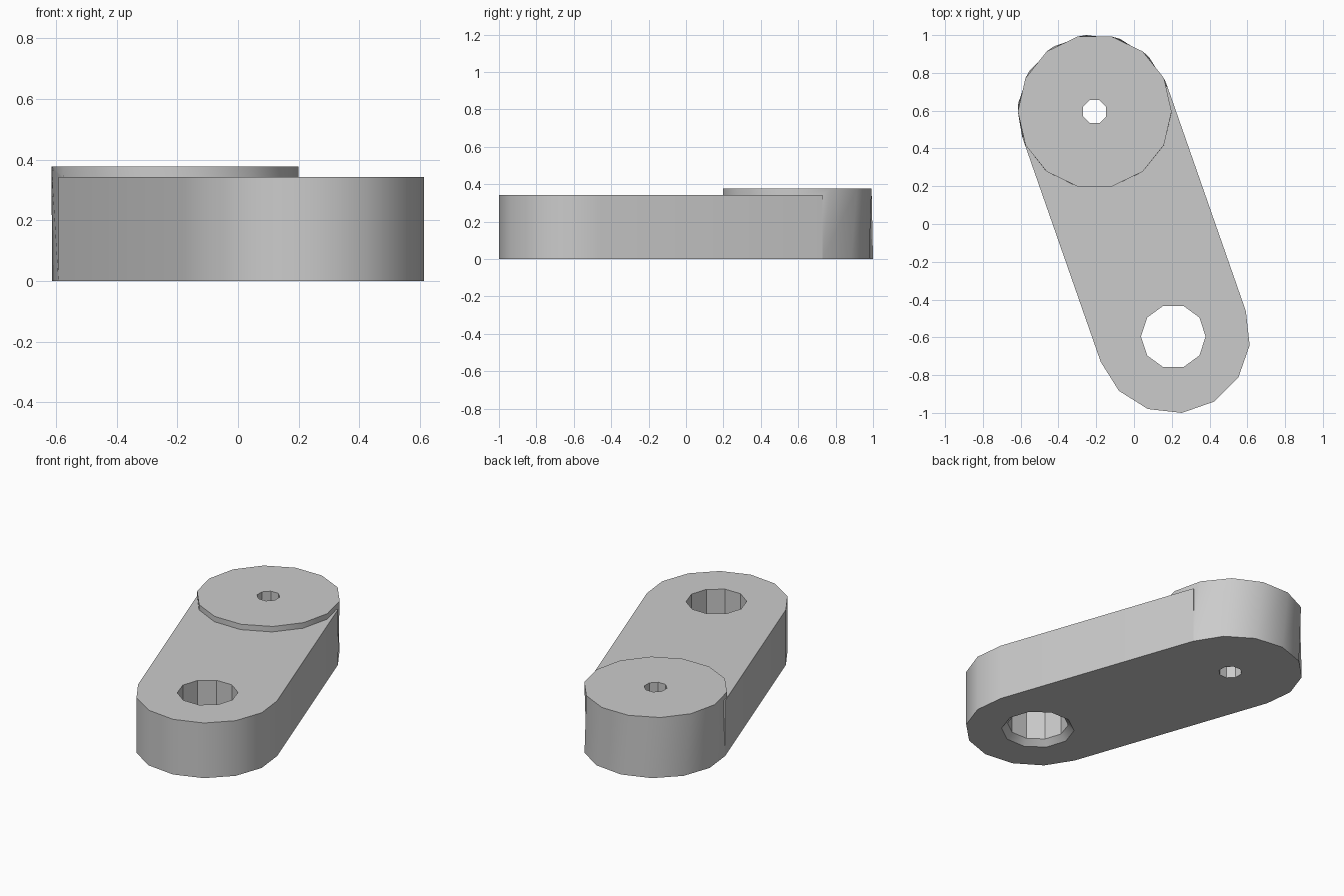
import bpy, bmesh, math

cube = bpy.data.objects.get("Cube")
if cube:
    bpy.data.objects.remove(cube, do_unlink=True)

CX, CY, R = 0.208, 0.5955, 0.407      # pivot offset and end radius
SLAB, BOSS = 0.343, 0.377             # slab and boss heights
SIDES = 14
STEP = 2 * math.pi / SIDES
TILT = math.atan2(CX, CY)             # angle across the arm
BACK, FRONT = (-CX, CY), (CX, -CY)

grey = bpy.data.materials.new("plain grey")
grey.use_nodes = True
grey.diffuse_color = (0.6, 0.6, 0.6, 1)
grey.node_tree.nodes["Principled BSDF"].inputs["Base Color"].default_value = (0.6, 0.6, 0.6, 1)


def ring(centre, radius, count, start=0.0, step=None):
    step = step or 2 * math.pi / count
    return [(centre[0] + radius * math.cos(start + i * step),
             centre[1] + radius * math.sin(start + i * step)) for i in range(count)]


def loft(name, levels):
    """Closed solid through a stack of (z, outline) levels."""
    bm = bmesh.new()
    rows = [[bm.verts.new((x, y, z)) for x, y in pts] for z, pts in levels]
    for low, high in zip(rows, rows[1:]):
        for i in range(len(low)):
            j = (i + 1) % len(low)
            bm.faces.new((low[i], low[j], high[j], high[i]))
    bm.faces.new(rows[0][::-1])
    bm.faces.new(rows[-1])
    bmesh.ops.connect_verts_nonplanar(bm, angle_limit=0.001, faces=bm.faces[:])
    bmesh.ops.recalc_face_normals(bm, faces=bm.faces[:])
    mesh = bpy.data.meshes.new(name)
    bm.to_mesh(mesh)
    bm.free()
    mesh.materials.append(grey)
    obj = bpy.data.objects.new(name, mesh)
    bpy.context.collection.objects.link(obj)
    return obj


def combine(target, other, operation):
    mod = target.modifiers.new(operation, 'BOOLEAN')
    mod.operation, mod.object, mod.solver = operation, other, 'EXACT'
    bpy.context.view_layer.objects.active = target
    bpy.ops.object.modifier_apply(modifier=mod.name)
    bpy.data.objects.remove(other, do_unlink=True)


# Arm: rounded front end, straight sides running back to the boss
half = ring(FRONT, R, SIDES // 2 + 1, TILT + math.pi, STEP)
ends = [(BACK[0] + s * R * math.cos(TILT), BACK[1] + s * R * math.sin(TILT)) for s in (1, -1)]
outline = half + ends
arm = loft("crank_arm", [(0, outline), (SLAB, outline)])

# Raised round boss, forming the back end of the arm
boss = loft("round_boss", [(0, ring(BACK, R, SIDES, TILT)),
                           (BOSS, ring(BACK, R, SIDES, TILT - TILT % STEP))
                           if TILT > STEP else (BOSS, ring(BACK, R, SIDES, STEP))])
combine(arm, boss, 'UNION')

# Small hole through the boss
small = ring(BACK, 0.066, 8, math.pi / 8)
combine(arm, loft("small_hole", [(-0.1, small), (0.5, small)]), 'DIFFERENCE')

# Large hole, countersunk underneath
wide, bore = ring(FRONT, 0.205, 10), ring(FRONT, 0.171, 10)
flare = ring(FRONT, 0.239, 10)
combine(arm, loft("large_hole", [(-0.034, flare), (0, wide), (0.034, bore), (0.5, bore)]),
        'DIFFERENCE')

# Smooth outer walls, crisp rims and hole facets
bpy.ops.object.select_all(action='DESELECT')
arm.select_set(True)
bpy.context.view_layer.objects.active = arm
bpy.ops.object.shade_smooth_by_angle(angle=math.radians(30))
